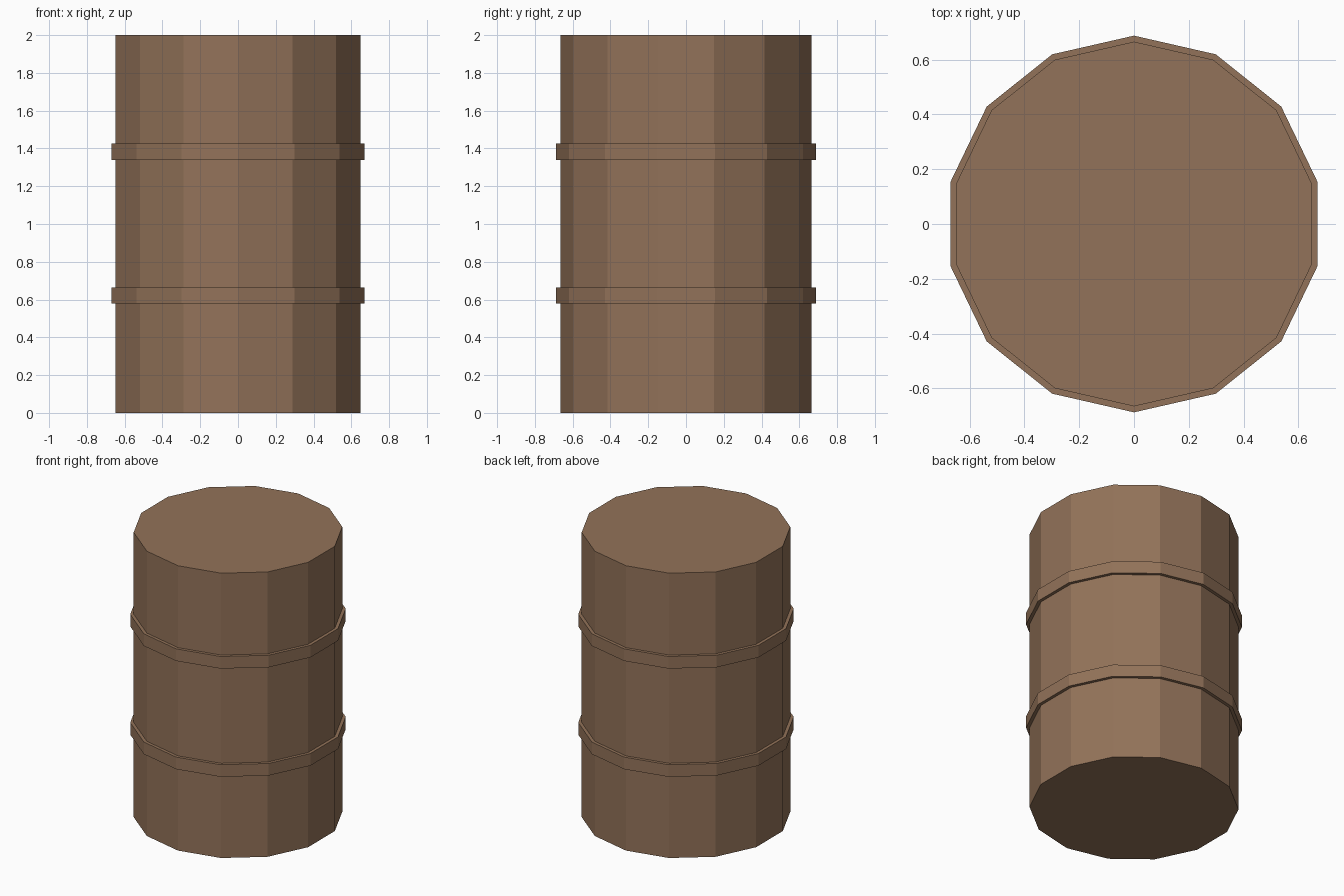
import bpy
import bmesh
from math import cos, sin, pi

SIDES = 14
BODY_RADIUS = 0.665
HOOP_RADIUS = 0.687
HEIGHT = 2.0

if "Cube" in bpy.data.objects:
    bpy.data.objects.remove(bpy.data.objects["Cube"], do_unlink=True)

brown = bpy.data.materials.new("brown")
brown.use_nodes = True
colour = (0.29, 0.17, 0.10, 1)
brown.diffuse_color = colour
brown.node_tree.nodes["Principled BSDF"].inputs["Base Color"].default_value = colour


def ring(bm, radius, z):
    """Polygon loop with a corner pointing to the front and back."""
    angles = [pi / 2 + 2 * pi * i / SIDES for i in range(SIDES)]
    return [bm.verts.new((radius * cos(a), radius * sin(a), z)) for a in angles]


def bridge(bm, a, b):
    for i in range(SIDES):
        j = (i + 1) % SIDES
        bm.faces.new((a[i], a[j], b[j], b[i]))


def lathe(name, profile, capped):
    """Sweep (radius, z) points round z; cap the ends or close the loop."""
    bm = bmesh.new()
    rings = [ring(bm, r, z) for r, z in profile]
    for a, b in zip(rings, rings[1:]):
        bridge(bm, a, b)
    if capped:
        bm.faces.new(rings[0][::-1])
        bm.faces.new(rings[-1])
    else:
        bridge(bm, rings[-1], rings[0])
    bmesh.ops.recalc_face_normals(bm, faces=bm.faces)
    mesh = bpy.data.meshes.new(name)
    bm.to_mesh(mesh)
    bm.free()
    mesh.materials.append(brown)
    obj = bpy.data.objects.new(name, mesh)
    bpy.context.collection.objects.link(obj)
    return obj


# Drum body
lathe("barrel_body", [(BODY_RADIUS, 0), (BODY_RADIUS, HEIGHT)], True)

# Two raised hoops, seated slightly into the body
inner = BODY_RADIUS - 0.01
for name, low, high in (("lower_hoop", 0.58, 0.665), ("upper_hoop", 1.34, 1.425)):
    lathe(name, [(inner, low), (HOOP_RADIUS, low), (HOOP_RADIUS, high), (inner, high)], False)
